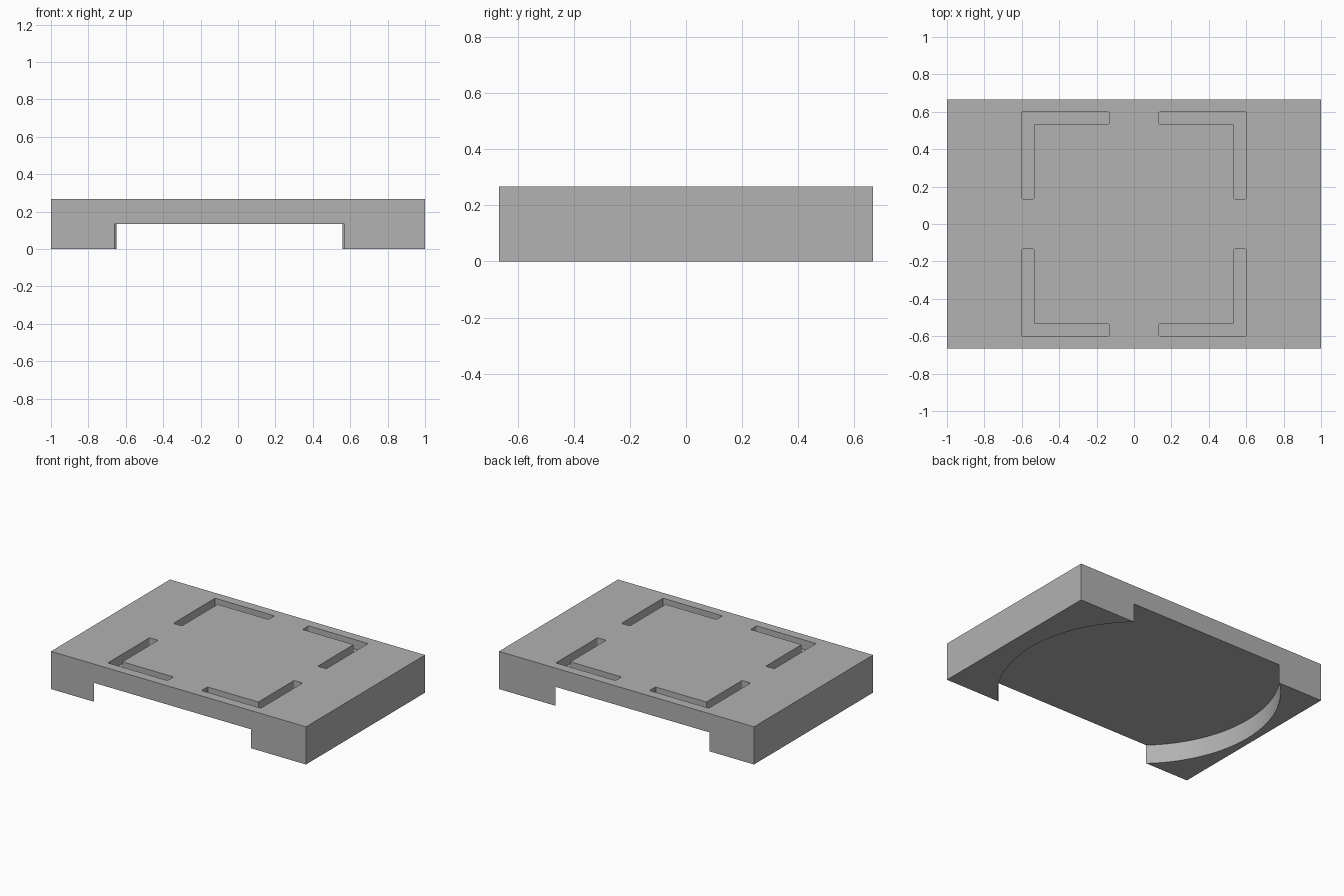
import bpy
import bmesh

cube = bpy.data.objects.get("Cube")
if cube:
    bpy.data.objects.remove(cube, do_unlink=True)

LENGTH, DEPTH, HEIGHT = 2.0, 1.333, 0.267
RECESS = 0.134          # depth of the round recess underneath
RADIUS = 0.9036
GROOVE = 0.067          # width and depth of the grooves on top
OUTER, END = 0.6, 0.133

grey = bpy.data.materials.new("plain grey")
grey.use_nodes = True
grey.diffuse_color = (0.445, 0.445, 0.445, 1)
grey.node_tree.nodes["Principled BSDF"].inputs["Base Color"].default_value = grey.diffuse_color


def add_object(name, bm):
    bmesh.ops.recalc_face_normals(bm, faces=bm.faces[:])
    mesh = bpy.data.meshes.new(name)
    bm.to_mesh(mesh)
    bm.free()
    mesh.materials.append(grey)
    obj = bpy.data.objects.new(name, mesh)
    bpy.context.collection.objects.link(obj)
    return obj


def groove_cutter(sx, sy):
    """L-shaped prism with softened ends for one corner of the top."""
    inner = OUTER - GROOVE
    outline = [(END, inner), (inner, inner), (inner, END),
               (OUTER, END), (OUTER, OUTER), (END, OUTER)]
    bm = bmesh.new()
    face = bm.faces.new([bm.verts.new((x * sx, y * sy, HEIGHT - GROOVE)) for x, y in outline])
    ends = [v for v in face.verts if min(abs(v.co.x), abs(v.co.y)) < END + 0.01]
    bmesh.ops.bevel(bm, geom=ends, offset=0.008, segments=3, profile=0.5, affect='VERTICES')
    result = bmesh.ops.extrude_face_region(bm, geom=bm.faces[:])
    top = [g for g in result["geom"] if isinstance(g, bmesh.types.BMVert)]
    bmesh.ops.translate(bm, verts=top, vec=(0, 0, 2 * GROOVE))
    return add_object("groove_cutter", bm)


# Rectangular block
bm = bmesh.new()
bmesh.ops.create_cube(bm, size=1)
bmesh.ops.scale(bm, vec=(LENGTH, DEPTH, HEIGHT), verts=bm.verts)
bmesh.ops.translate(bm, vec=(0, 0, HEIGHT / 2), verts=bm.verts)
plate = add_object("base_plate", bm)

# Round recess below, slightly off centre, open at front and back
bm = bmesh.new()
bmesh.ops.create_cone(bm, cap_ends=True, segments=128, radius1=RADIUS,
                      radius2=RADIUS, depth=2 * RECESS)
bmesh.ops.translate(bm, vec=(-0.046, -0.005, 0), verts=bm.verts)
cutters = [add_object("recess_cutter", bm)]

# Four corner grooves on top
cutters += [groove_cutter(sx, sy) for sx in (-1, 1) for sy in (-1, 1)]

# Carve the block, then drop the cutters
bpy.ops.object.select_all(action='DESELECT')
bpy.context.view_layer.objects.active = plate
plate.select_set(True)
for cutter in cutters:
    cutter.hide_render = True
    mod = plate.modifiers.new("carve", 'BOOLEAN')
    mod.operation = 'DIFFERENCE'
    mod.solver = 'EXACT'
    mod.object = cutter
    bpy.ops.object.modifier_apply(modifier=mod.name)
    bpy.data.objects.remove(cutter, do_unlink=True)

bpy.ops.object.shade_smooth_by_angle(angle=0.5)
